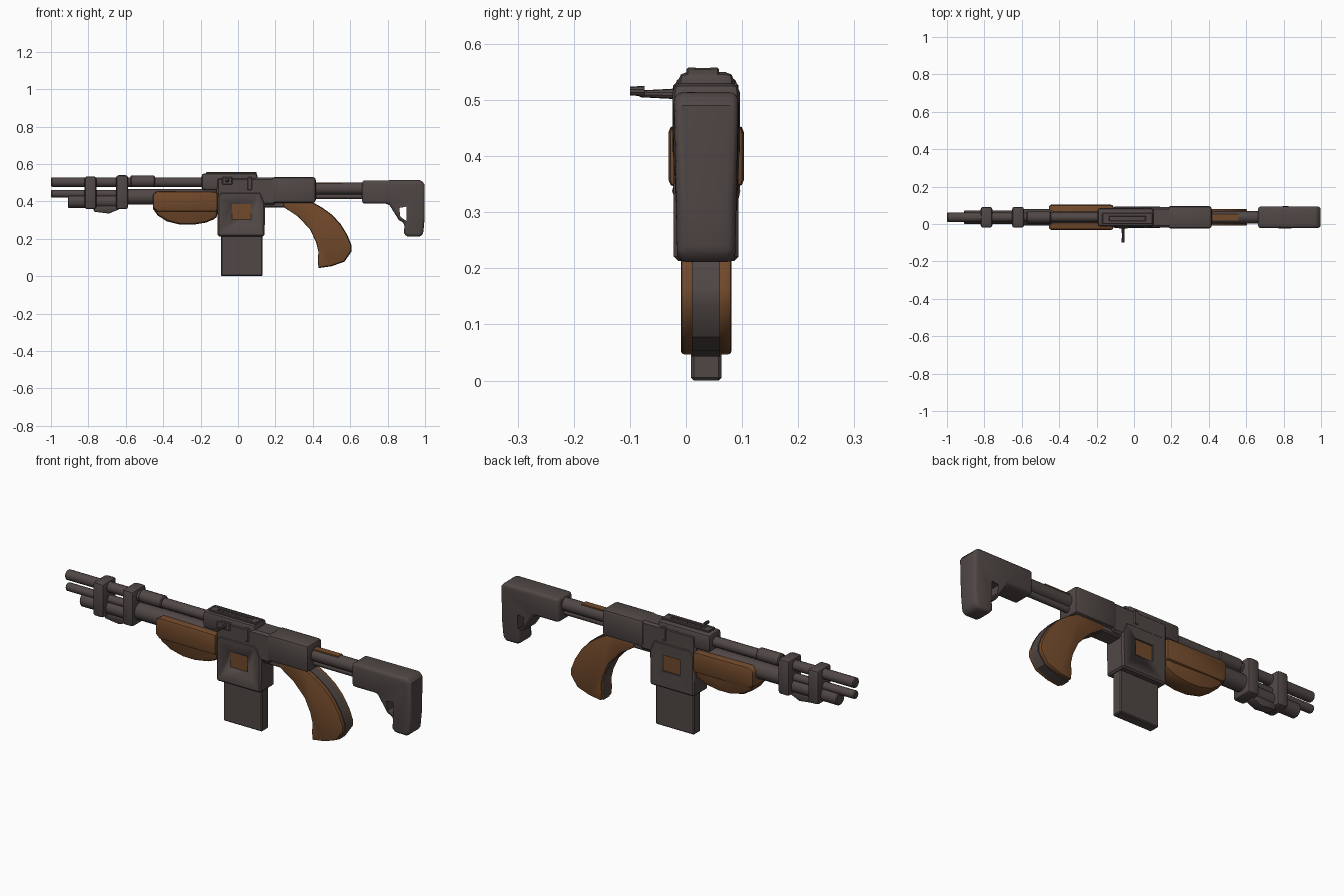
import bpy, bmesh, math
from mathutils import Matrix

if "Cube" in bpy.data.objects:
    bpy.data.objects.remove(bpy.data.objects["Cube"])

YC = 0.036  # centre plane of the gun


def material(name, col):
    m = bpy.data.materials.new(name)
    m.diffuse_color = (*col, 1)
    m.use_nodes = True
    m.node_tree.nodes["Principled BSDF"].inputs["Base Color"].default_value = m.diffuse_color
    return m


METAL = material("dark metal", (0.080, 0.064, 0.060))
WOOD = material("brown wood", (0.165, 0.067, 0.024))


def finish(name, bm, mat, bevel=0.0, segs=2):
    bmesh.ops.recalc_face_normals(bm, faces=bm.faces)
    me = bpy.data.meshes.new(name)
    bm.to_mesh(me)
    bm.free()
    ob = bpy.data.objects.new(name, me)
    bpy.context.collection.objects.link(ob)
    me.materials.append(mat)
    bpy.ops.object.select_all(action='DESELECT')
    bpy.context.view_layer.objects.active = ob
    ob.select_set(True)
    if bevel:
        mod = ob.modifiers.new("bevel", 'BEVEL')
        mod.width, mod.segments = bevel, segs
        mod.limit_method, mod.angle_limit = 'ANGLE', math.radians(40)
        bpy.ops.object.modifier_apply(modifier=mod.name)
    bpy.ops.object.shade_smooth_by_angle(angle=math.radians(35))
    return ob


def prism(name, pts, half, mat, bevel=0.0, segs=2, yc=YC, width=None):
    """Side profile (x, z) extruded along y; width(x, z) optionally scales it."""
    bm = bmesh.new()
    rings = []
    for s in (-1, 1):
        rings.append([bm.verts.new((x, yc + s * half * (width(x, z) if width else 1), z))
                      for x, z in pts])
        bm.faces.new(rings[-1])
    n = len(pts)
    for i in range(n):
        j = (i + 1) % n
        bm.faces.new((rings[0][i], rings[0][j], rings[1][j], rings[1][i]))
    return finish(name, bm, mat, bevel, segs)


def box(name, x0, x1, z0, z1, half, mat, bevel=0.0, segs=1, yc=YC):
    return prism(name, [(x0, z0), (x1, z0), (x1, z1), (x0, z1)], half, mat, bevel, segs, yc)


def tube(name, x0, x1, z, r, mat=METAL, n=14, bevel=0.005):
    bm = bmesh.new()
    mx = Matrix.Translation(((x0 + x1) / 2, YC, z)) @ Matrix.Rotation(math.pi / 2, 4, 'Y')
    bmesh.ops.create_cone(bm, cap_ends=True, segments=n, radius1=r, radius2=r,
                          depth=x1 - x0, matrix=mx)
    return finish(name, bm, mat, bevel, 1)


def cut(ob, cutter):
    mod = ob.modifiers.new("cut", 'BOOLEAN')
    mod.operation, mod.solver, mod.object = 'DIFFERENCE', 'EXACT', cutter
    bpy.context.view_layer.objects.active = ob
    bpy.ops.object.modifier_apply(modifier=mod.name)
    bpy.data.objects.remove(cutter)


# Barrels and tubes
tube("upper_barrel", -1.0, -0.15, 0.503, 0.026)
tube("upper_barrel_sleeve", -0.575, -0.445, 0.507, 0.032)
tube("middle_barrel", -1.0, -0.55, 0.441, 0.021)
tube("lower_tube", -0.91, -0.59, 0.399, 0.035)
tube("handguard_tube", -0.60, -0.10, 0.425, 0.043)
prism("lower_lug", [(-0.78, 0.38), (-0.77, 0.345), (-0.69, 0.335), (-0.63, 0.36), (-0.63, 0.38)],
      0.025, METAL, 0.006)

# Barrel clamps
for name, x0, x1, top in (("front_clamp", -0.82, -0.757, 0.534), ("rear_clamp", -0.652, -0.588, 0.54)):
    box(name, x0, x1, 0.358, top, 0.056, METAL, 0.014, 2)

# Wooden handguard: thick upper shell and rounded belly
prism("handguard_upper", [(-0.455, 0.365), (-0.43, 0.345), (-0.11, 0.345), (-0.11, 0.452),
                          (-0.43, 0.455), (-0.455, 0.44)], 0.067, WOOD, 0.012)
prism("handguard_belly", [(-0.455, 0.40), (-0.455, 0.36), (-0.43, 0.325), (-0.38, 0.293),
                          (-0.31, 0.276), (-0.24, 0.275), (-0.17, 0.287), (-0.11, 0.312),
                          (-0.11, 0.40)], 0.06, WOOD, 0.02, 2,
      width=lambda x, z: 1.0 if z > 0.33 else 0.85)

# Receiver
box("front_receiver", -0.195, 0.105, 0.46, 0.55, 0.05, METAL, 0.016, 2)
box("main_receiver", -0.115, 0.20, 0.38, 0.528, 0.054, METAL, 0.01)
box("rear_receiver", 0.18, 0.416, 0.392, 0.53, 0.06, METAL, 0.016, 2)
box("grip_mount", 0.13, 0.25, 0.367, 0.41, 0.042, METAL, 0.006)
box("side_plate", 0.05, 0.075, 0.46, 0.53, 0.058, METAL, 0.004)

# Raised top cover made of two rails and end pieces
for i, s in enumerate((-1, 1)):
    box(f"top_rail_{i}", -0.17, 0.10, 0.54, 0.558, 0.009, METAL, 0.003, 1, YC - 0.006 + s * 0.02)
    x = -0.035 + s * 0.115
    box(f"top_rail_end_{i}", x - 0.02, x + 0.02, 0.54, 0.557, 0.026, METAL, 0.003, 1, YC - 0.006)
box("top_slide", -0.11, 0.03, 0.54, 0.553, 0.005, METAL, yc=YC - 0.006)

# Cocking handle sticking out at the front side
bm = bmesh.new()
for y, ln, r1, r2, z in ((-0.045, 0.075, 0.010, 0.006, 0.511), (-0.087, 0.026, 0.009, 0.008, 0.516)):
    bmesh.ops.create_cone(bm, cap_ends=True, segments=10, radius1=r2, radius2=r1, depth=ln,
                          matrix=Matrix.Translation((-0.058, y, z)) @ Matrix.Rotation(-math.pi / 2, 4, 'X'))
finish("cocking_handle", bm, METAL)
box("handle_base", -0.085, -0.03, 0.49, 0.53, 0.01, METAL, 0.004, 1, -0.013)

# Magazine housing with a wooden inset window, and magazine
well = prism("magazine_housing", [(-0.11, 0.213), (0.142, 0.213), (0.145, 0.39), (0.12, 0.45),
                                  (-0.09, 0.45), (-0.11, 0.43)], 0.058, METAL, 0.008, 1)
cut(well, box("window_cutter", -0.032, 0.07, 0.302, 0.385, 0.2, METAL))
box("window_panel", -0.04, 0.078, 0.295, 0.392, 0.050, WOOD)
box("magazine", -0.09, 0.131, 0.0, 0.225, 0.027, METAL, 0.005)

# Curved pistol grip: metal core between two wooden panels
GRIP = [(0.24, 0.40), (0.39, 0.40), (0.45, 0.367), (0.505, 0.327), (0.55, 0.277),
        (0.585, 0.22), (0.607, 0.165), (0.607, 0.132), (0.57, 0.078), (0.50, 0.053),
        (0.43, 0.043), (0.427, 0.085), (0.43, 0.13), (0.418, 0.18), (0.385, 0.25),
        (0.32, 0.32), (0.24, 0.372)]
prism("grip_core", GRIP, 0.025, METAL)
inner = [(0.43 + (x - 0.43) * 0.98, 0.22 + (z - 0.22) * 0.985) for x, z in GRIP]
for i, s in enumerate((-1, 1)):
    prism(f"grip_panel_{i}", inner, 0.0125, WOOD, 0.006, 2, YC + s * 0.0325)

# Stock tubes with a wooden top strip
tube("stock_tube", 0.40, 0.70, 0.468, 0.033)
tube("stock_lower_tube", 0.40, 0.70, 0.428, 0.016)
box("tube_top_strip", 0.415, 0.56, 0.494, 0.502, 0.017, WOOD)

# Shoulder stock with a triangular opening
stock = prism("shoulder_stock", [(0.663, 0.512), (0.98, 0.514), (0.998, 0.49), (0.998, 0.31),
                                 (0.99, 0.225), (0.97, 0.211), (0.90, 0.211), (0.888, 0.23),
                                 (0.89, 0.285), (0.86, 0.30), (0.805, 0.388), (0.663, 0.388)],
              0.058, METAL, 0.016, 3, width=lambda x, z: 1.0 if z > 0.35 else 0.9)
cut(stock, prism("stock_cutter", [(0.862, 0.365), (0.868, 0.318), (0.90, 0.295), (0.90, 0.372)],
                 0.2, METAL))
